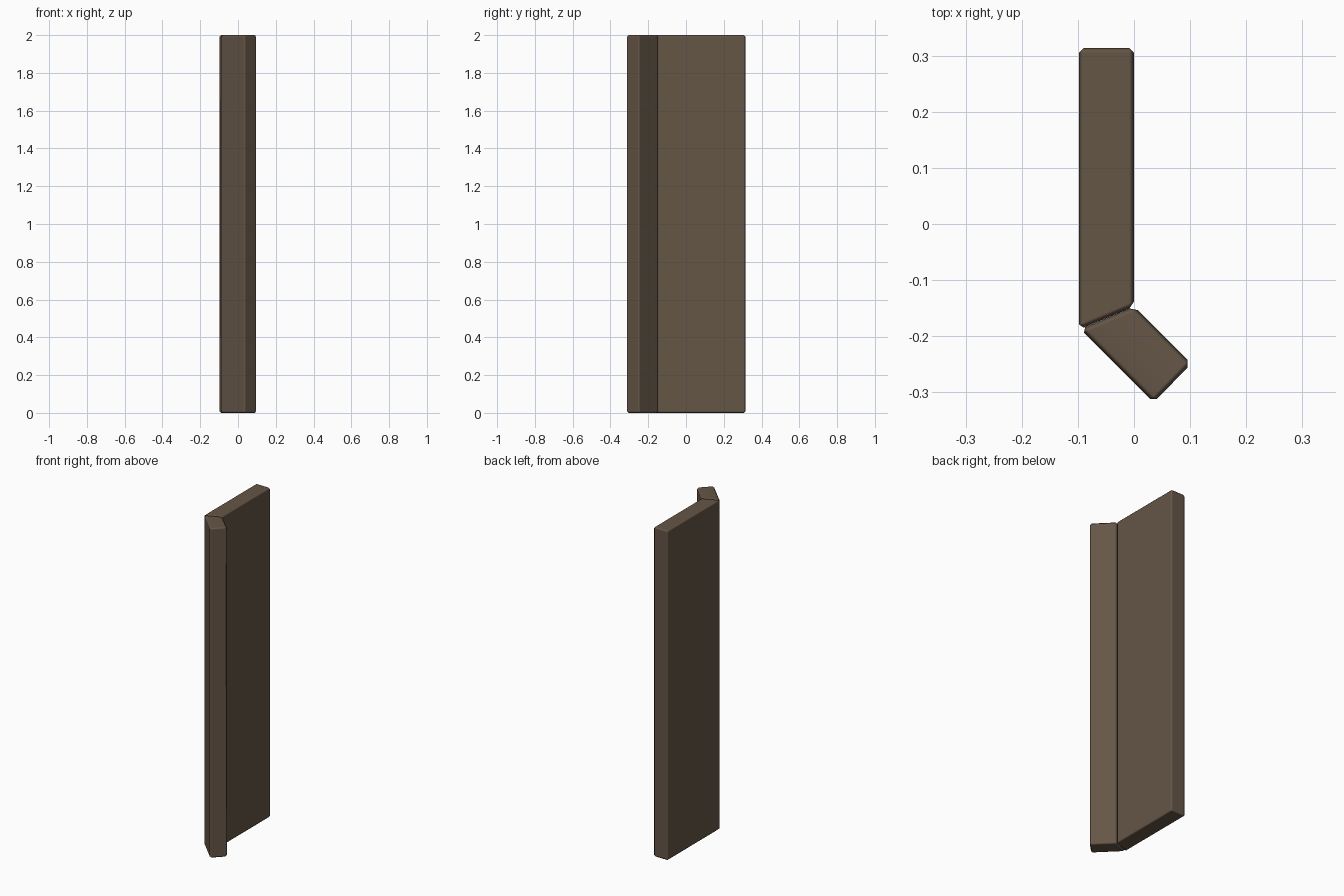
import bpy, bmesh

if "Cube" in bpy.data.objects:
    bpy.data.objects.remove(bpy.data.objects["Cube"])

wood = bpy.data.materials.new("dark brown wood")
wood.diffuse_color = (0.130, 0.092, 0.062, 1)
wood.use_nodes = True
wood.node_tree.nodes["Principled BSDF"].inputs["Base Color"].default_value = wood.diffuse_color


def beveled_prism(name, outline, height=2.0, bevel=0.009):
    """Extrude a plan outline upward and chamfer every edge."""
    bm = bmesh.new()
    base = bm.faces.new([bm.verts.new((x, y, 0)) for x, y in outline])
    ext = bmesh.ops.extrude_face_region(bm, geom=[base])
    top = [v for v in ext["geom"] if isinstance(v, bmesh.types.BMVert)]
    bmesh.ops.translate(bm, verts=top, vec=(0, 0, height))
    bmesh.ops.recalc_face_normals(bm, faces=bm.faces[:])
    bmesh.ops.bevel(bm, geom=bm.edges[:], offset=bevel, offset_type='OFFSET',
                    segments=1, profile=0.5, affect='EDGES')
    bmesh.ops.recalc_face_normals(bm, faces=bm.faces[:])
    for f in bm.faces:
        f.smooth = True
    mesh = bpy.data.meshes.new(name)
    bm.to_mesh(mesh)
    bm.free()
    mesh.materials.append(wood)
    obj = bpy.data.objects.new(name, mesh)
    bpy.context.collection.objects.link(obj)
    # keep the broad faces flat and blend only the chamfers
    wn = obj.modifiers.new("face weighted normals", 'WEIGHTED_NORMAL')
    wn.weight = 100
    return obj


# mitre line shared by both boards
inner, outer = (0.0, -0.147), (-0.098, -0.188)

# long straight board
beveled_prism("main_board", [(-0.098, 0.314), outer, inner, (0.0, 0.314)])

# short return board turned 45 degrees
beveled_prism("angled_board", [inner, (-0.0955, -0.1875), (0.035, -0.318), (0.102, -0.249)])
